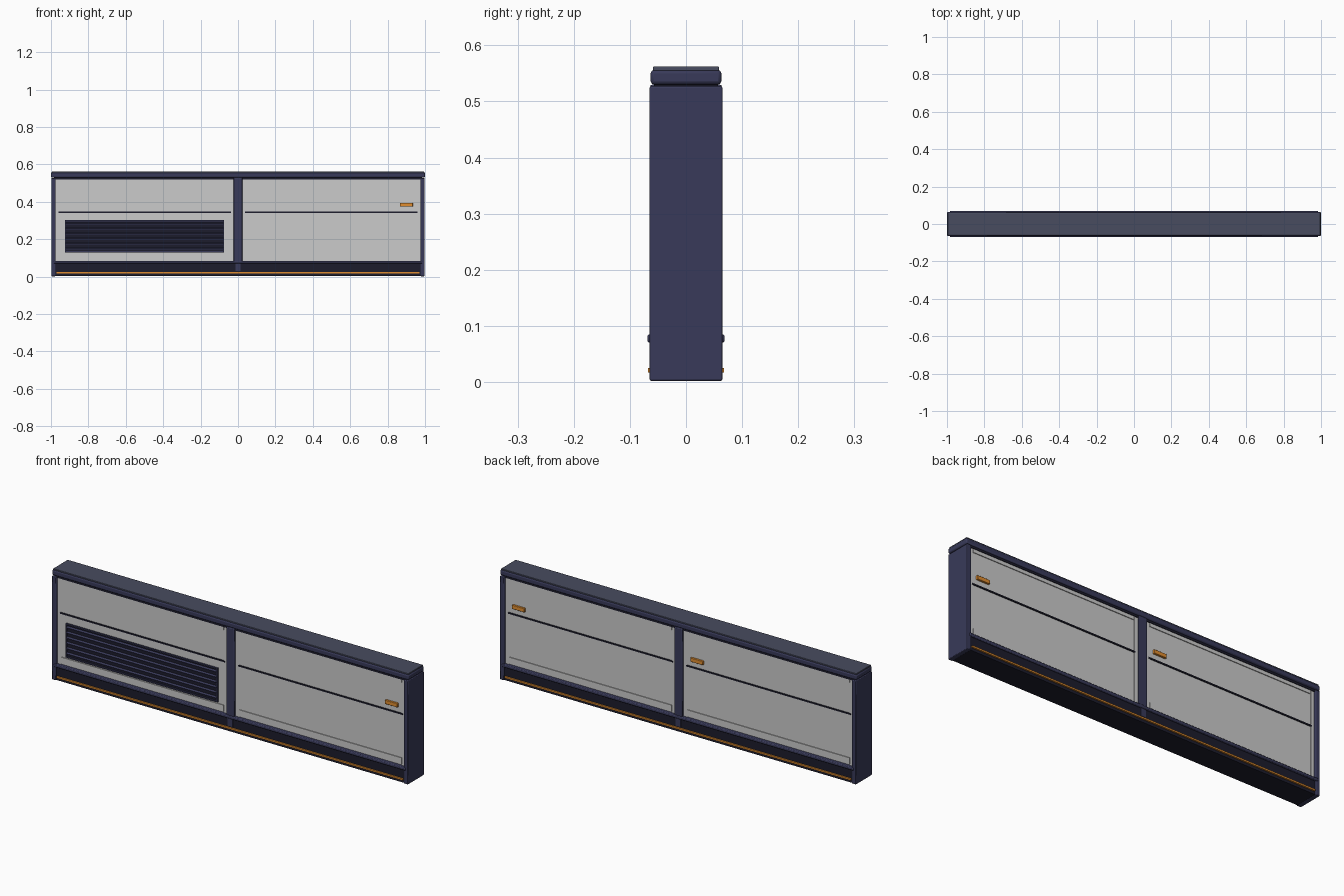
import bpy

if "Cube" in bpy.data.objects:
    bpy.data.objects.remove(bpy.data.objects["Cube"])


def material(name, rgb):
    m = bpy.data.materials.new(name)
    m.diffuse_color = (*rgb, 1)
    m.use_nodes = True
    m.node_tree.nodes["Principled BSDF"].inputs["Base Color"].default_value = m.diffuse_color
    return m


NAVY = material("navy", (0.04, 0.042, 0.10))
SLATE = material("slate", (0.065, 0.072, 0.115))
DARK = material("dark", (0.012, 0.012, 0.025))
ORANGE = material("orange", (0.75, 0.27, 0.03))


def box(name, x, y, z, mat=None, bevel=0.0, tilt=0.0, segments=2):
    """Box spanning the given (min, max) ranges."""
    bpy.ops.mesh.primitive_cube_add(
        size=1, location=[(r[0] + r[1]) / 2 for r in (x, y, z)])
    ob = bpy.context.object
    ob.name = name
    ob.scale = [r[1] - r[0] for r in (x, y, z)]
    bpy.ops.object.transform_apply(location=False, rotation=False, scale=True)
    ob.rotation_euler.x = tilt
    if mat:
        ob.data.materials.append(mat)
    if bevel:
        b = ob.modifiers.new("bevel", "BEVEL")
        b.width, b.segments = bevel, segments
        bpy.ops.object.shade_smooth_by_angle()
    return ob


def on_face(name, x, depth, z, side, mat=None, bevel=0.0, tilt=0.0):
    """Box on the front (side -1) or back (side 1); depth is (inner, outer)."""
    y = sorted((side * depth[0], side * depth[1]))
    return box(name, x, y, z, mat, bevel, tilt * side)


# Frame: plinth, end posts, centre post, top cap
box("plinth", (-0.98, 0.98), (-0.06, 0.06), (0.003, 0.075), DARK)
box("left_end_post", (-0.998, -0.975), (-0.065, 0.065), (0.002, 0.527), NAVY, 0.003)
box("right_end_post", (0.975, 0.998), (-0.065, 0.065), (0.002, 0.527), NAVY, 0.003)
box("centre_post", (-0.023, 0.023), (-0.064, 0.064), (0.075, 0.53), NAVY, 0.004)
box("cap_shadow_gap", (-0.985, 0.985), (-0.057, 0.057), (0.52, 0.532), DARK)
box("top_cap", (-1, 1), (-0.063, 0.063), (0.53, 0.556), NAVY, 0.006)
box("top_plate", (-0.996, 0.996), (-0.059, 0.059), (0.554, 0.562), SLATE, 0.002)

# Inner panels, one per bay
bays = {"left": (-0.976, -0.022), "right": (0.022, 0.976)}
for bay, (x0, x1) in bays.items():
    box(bay + "_panel", (x0, x1), (-0.05, 0.05), (0.075, 0.522))

for side, face in ((-1, "front"), (1, "back")):
    # Plinth trim
    on_face(face + "_rail", (-0.985, 0.985), (0.045, 0.069), (0.07, 0.085), side, NAVY, 0.004)
    on_face(face + "_accent_strip", (-0.97, 0.97), (0.055, 0.068), (0.017, 0.025), side, ORANGE)
    on_face(face + "_plinth_joint", (-0.014, 0.014), (0.055, 0.063), (0.03, 0.072), side, NAVY)
    for bay, (x0, x1) in bays.items():
        n = f"{face}_{bay}_"
        # Raised panel edging and dark seam
        on_face(n + "top_edging", (x0 + 0.022, x1 - 0.022), (0.045, 0.054), (0.503, 0.52), side)
        on_face(n + "bottom_edging", (x0 + 0.022, x1 - 0.022), (0.045, 0.054), (0.09, 0.122), side)
        for ex in (x0, x1 - 0.02):
            on_face(n + "side_edging", (ex, ex + 0.02), (0.045, 0.053), (0.085, 0.52), side)
        on_face(n + "seam", (x0 + 0.015, x1 - 0.015), (0.045, 0.0545), (0.341, 0.348), side, DARK)

# Orange latches
for name, side, x in (("front_latch", -1, 0.9), ("back_right_latch", 1, 0.9),
                      ("back_left_latch", 1, -0.1)):
    on_face(name, (x - 0.035, x + 0.035), (0.045, 0.06), (0.374, 0.394), side, ORANGE, 0.002)

# Louvred vent on the front left bay
on_face("vent_back", (-0.925, -0.075), (0.045, 0.053), (0.13, 0.302), -1, DARK)
for z in (0.130, 0.296):
    on_face("vent_frame_rail", (-0.925, -0.075), (0.05, 0.059), (z, z + 0.006), -1, NAVY)
for x in (-0.925, -0.081):
    on_face("vent_frame_side", (x, x + 0.006), (0.05, 0.059), (0.13, 0.302), -1, NAVY)
for i in range(6):
    z = 0.15 + i * 0.0265
    on_face("vent_louvre", (-0.92, -0.08), (0.05, 0.06), (z - 0.005, z + 0.005), -1, NAVY, 0, -0.5)
